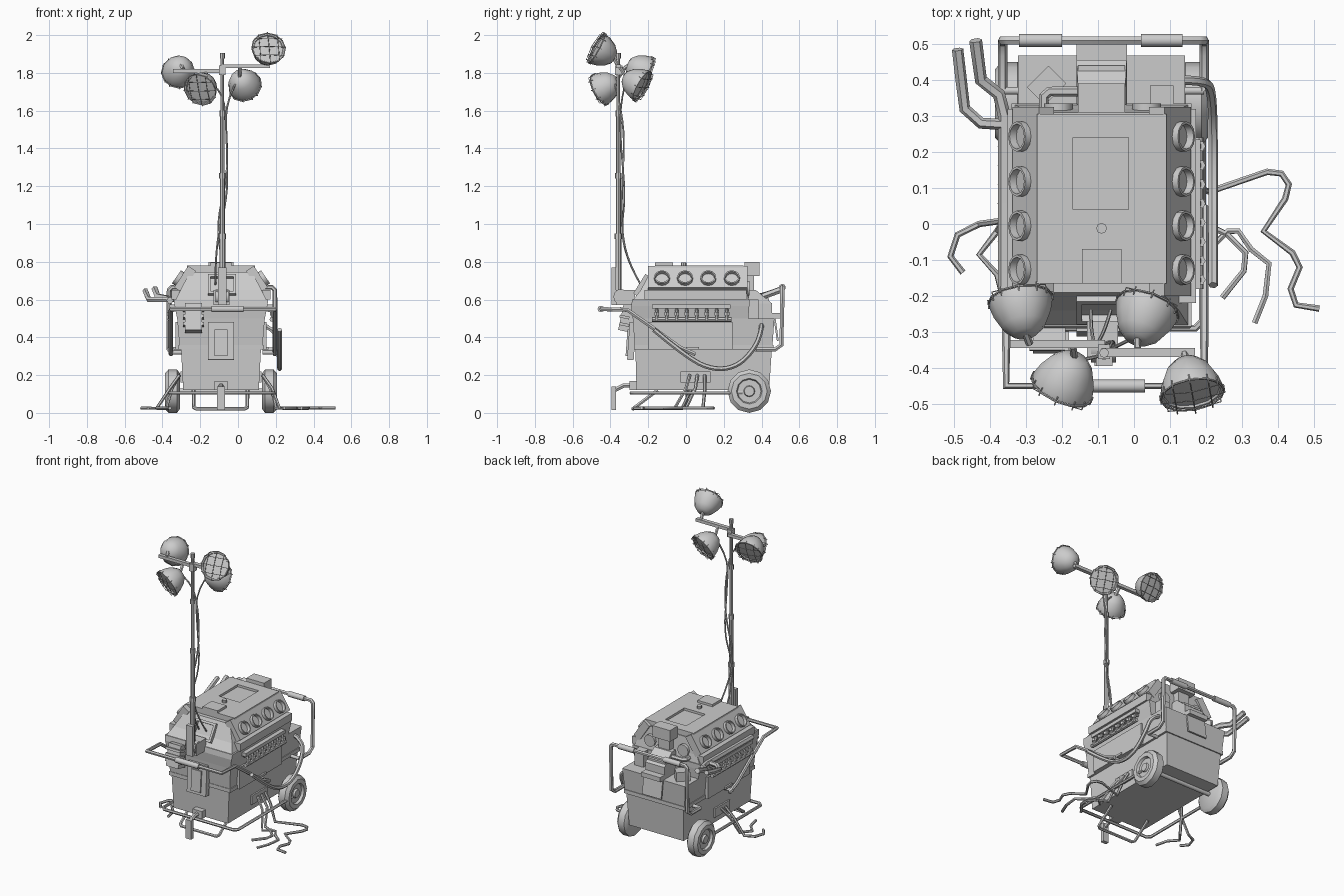
import bpy, bmesh, math
from mathutils import Vector, Matrix

CX = -0.09  # centre line of the body

def finish(name, bm, smooth=False):
    bmesh.ops.recalc_face_normals(bm, faces=bm.faces[:])
    me = bpy.data.meshes.new(name)
    bm.to_mesh(me)
    bm.free()
    ob = bpy.data.objects.new(name, me)
    bpy.context.collection.objects.link(ob)
    if smooth:
        bpy.context.view_layer.objects.active = ob
        ob.select_set(True)
        bpy.ops.object.shade_smooth_by_angle(angle=math.radians(40))
        ob.select_set(False)

def box(name, x, y, z, rot=(0, 0, 0)):
    """Box from x, y, z ranges, turned about its own centre."""
    bm = bmesh.new()
    bmesh.ops.create_cube(bm, size=1)
    r = [Matrix.Rotation(math.radians(a), 4, ax) for a, ax in zip(rot, 'XYZ')]
    mid = Vector([(a[0] + a[1]) / 2 for a in (x, y, z)])
    size = [a[1] - a[0] for a in (x, y, z)]
    bm.transform(Matrix.Translation(mid) @ r[2] @ r[1] @ r[0] @ Matrix.Diagonal((*size, 1)))
    finish(name, bm)

def loft(name, *sections):
    """Stacked rectangles: (z, half width, y front, y back)."""
    bm = bmesh.new()
    rings = [[bm.verts.new((CX + sx * h, y, z)) for sx, y in ((-1, a), (1, a), (1, b), (-1, b))]
             for z, h, a, b in sections]
    for r, s in zip(rings, rings[1:]):
        for i in range(4):
            bm.faces.new((r[i - 1], r[i], s[i], s[i - 1]))
    bm.faces.new(rings[0])
    bm.faces.new(rings[-1])
    finish(name, bm)

def lathe(name, profile, loc, axis, n=12):
    """Spin a (radius, height) profile about an axis."""
    bm = bmesh.new()
    vs = [bm.verts.new((r, 0, h)) for r, h in profile]
    es = [bm.edges.new(p) for p in zip(vs, vs[1:])]
    bmesh.ops.spin(bm, geom=vs + es, cent=(0, 0, 0), axis=(0, 0, 1), angle=math.tau, steps=n)
    bmesh.ops.remove_doubles(bm, verts=bm.verts[:], dist=1e-5)
    bm.transform(Matrix.Translation(loc) @ Vector(axis).to_track_quat('Z', 'Y').to_matrix().to_4x4())
    finish(name, bm, True)

def rod(name, a, b, r, n=10):
    axis = Vector(b) - Vector(a)
    lathe(name, [(0, 0), (r, 0), (r, axis.length), (0, axis.length)], a, axis, n)

def tube(name, pts, r, soft=False, closed=False):
    """Round pipe along a path, converted to mesh."""
    cu = bpy.data.curves.new(name, 'CURVE')
    cu.dimensions = '3D'
    cu.bevel_depth, cu.bevel_resolution, cu.use_fill_caps = r, 1, True
    sp = cu.splines.new('NURBS' if soft else 'POLY')
    sp.points.add(len(pts) - 1)
    for p, co in zip(sp.points, pts):
        p.co = (*co, 1)
    sp.use_cyclic_u = closed
    if soft:
        sp.order_u, sp.use_endpoint_u, sp.resolution_u = 3, True, 4
    tmp = bpy.data.objects.new(name, cu)
    bpy.context.collection.objects.link(tmp)
    bm = bmesh.new()
    bm.from_mesh(bpy.data.meshes.new_from_object(tmp))
    bpy.data.objects.remove(tmp)
    finish(name, bm, True)

# Main housing, rim and hood
loft("lower_tub", (0.12, .200, -.262, .44), (0.345, .212, -.268, .455))
loft("tub_rim", (0.335, .225, -.275, .462), (0.36, .225, -.275, .462))
loft("middle_body", (0.36, .220, -.272, .458), (0.50, .232, -.282, .468))
loft("shoulder", (0.50, .232, -.282, .33), (0.565, .245, -.29, .335), (0.60, .25, -.285, .335))
loft("hood", (0.60, .24, -.28, .33), (0.65, .215, -.24, .32), (0.745, .165, -.19, .31))
# Lid with a sunken window
for x, y in [((-.27, -.17), (-.165, .305)), ((-.015, .09), (-.165, .305)),
             ((-.17, -.015), (-.165, .04)), ((-.17, -.015), (.24, .305))]:
    box("lid_border", x, y, (.74, .78))
box("lid_window", (-.17, -.015), (.04, .24), (.74, .765))
box("lid_pad", (-.145, -.035), (-.165, -.07), (.775, .795))
rod("lid_knob", (CX, -.012, .78), (CX, -.012, .797), .015, 8)
# Both flanks: tilted port panel, manifold, service panel, wheel
for s, side in ((-1, "left"), (1, "right")):
    X = lambda d: CX + s * d
    xr = lambda a, b: tuple(sorted((X(a), X(b))))
    box(f"port_panel_{side}", xr(.165, .215), (-.20, .325), (.64, .775), (0, -s * 33, 0))
    box(f"hood_ledge_{side}", xr(.205, .262), (-.22, .32), (.60, .65))
    for y in (-.127, -.005, .118, .243):
        lathe(f"intake_port_{side}", [(0, .008), (.033, .008), (.035, .036), (.042, .036), (.042, -.02)],
              (X(.206), y, .70), (s * .82, 0, .57))
    box(f"manifold_rail_{side}", xr(.24, .275), (-.18, .235), (.552, .575))
    for y in [-.155 + i * .053 for i in range(8)]:
        tube(f"header_pipe_{side}", [(X(.24), y, .545), (X(.268), y, .54), (X(.275), y, .49)], .010)
        rod(f"header_nut_{side}", (X(.274), y, .515), (X(.274), y, .533), .015, 6)
    rod(f"collector_{side}", (X(.27), -.18, .495), (X(.27), .24, .495), .013, 8)
    box(f"service_panel_{side}", xr(.22, .242), (-.20, .245), (.335, .48))
    box(f"panel_latch_{side}", xr(.24, .252), (0, .07), (.335, .35))
    box(f"cable_socket_{side}", xr(.19, .215), (-.03, .13), (.16, .22))
    lathe(f"wheel_{side}", [(0, 0), (.095, 0), (.115, .015), (.115, .06), (.095, .078), (.068, .078), (.062, .062),
                            (.03, .062), (.026, .074), (0, .074)], (X(.218), .335, .115), (s, 0, 0))
rod("axle", (CX - .23, .335, .115), (CX + .23, .335, .115), .014)
# Push handles, brackets and grips
L, R = -.365, .195
rear = [(.37, .335), (.47, .335), (.505, .36), (.51, .60), (.51, .65)]
tube("rear_handle", [(L, *p) for p in rear] + [(L + .015, .51, .665), (R - .015, .51, .665)]
     + [(R, *p) for p in rear[::-1]], .013)
front = [(-.45, .55), (-.31, .545), (-.21, .475), (-.03, .345), (.05, .31)]
tube("front_handle", [(L + .01, *p) for p in front[::-1]] + [(R, *p) for p in front], .012)
for a, b, y, z in ((-.32, -.20, .51, .665), (.02, .135, .51, .665), (-.14, .03, -.45, .55)):
    rod("handle_grip", (a, y, z), (b, y, z), .018)
for x, s in ((L, 1), (R, -1)):
    for y, z in ((.37, .335), (.03, .32)):
        rod("handle_bracket", (x, y, z), (x + s * .065, y, z), .011)
# Base frame and front stand
tube("base_frame", [(-.36, .30, .105), (-.36, -.27, .105), (-.34, -.29, .105), (.17, -.29, .105), (.19, -.27, .105),
                    (.19, .30, .105)], .010)
tube("foot_bar", [(-.235, -.15, .12), (-.235, -.27, .03), (-.22, -.28, .022), (.035, -.28, .022), (.05, -.27, .03),
                  (.05, -.15, .12)], .010)
box("stand_leg", (-.11, -.07), (-.395, -.37), (.015, .14))
tube("stand_arm", [(CX, -.38, .12), (CX, -.33, .145), (CX, -.25, .145)], .013)
box("stand_mount", (-.125, -.055), (-.30, -.26), (.12, .17))
# Front face fittings
box("front_plate", (-.16, -.02), (-.305, -.27), (.28, .48), (-4, 0, 0))
box("front_plate_window", (-.125, -.055), (-.315, -.29), (.30, .44), (-4, 0, 0))
box("control_box", (-.28, -.19), (-.345, -.27), (.43, .575), (-12, 0, 0))
for z in (.46, .50, .54):
    box("control_fin", (-.29, -.18), (-.352, -.30), (z, z + .015), (-12, 0, 0))
for x, z in [((-.16, -.01), (.625, .64)), ((-.16, -.01), (.715, .73)),
             ((-.16, -.145), (.63, .725)), ((-.025, -.01), (.63, .725))]:
    y = -.285 + (sum(z) / 2 - .60) * .62
    box("vent_frame", x, (y - .012, y + .012), z, (-32, 0, 0))
# Mast, base and joints
box("mast_block", (-.13, -.045), (-.37, -.27), (.57, .65))
rod("mast_clamp", (-.12, -.345, .615), (-.05, -.345, .615), .04)
box("mast_plate", (-.105, -.06), (-.395, -.37), (.57, .77))
for a, b, r in [(.57, .95, .016), (.95, 1.27, .0135), (1.27, 1.60, .0115), (1.60, 1.905, .0095)]:
    rod("mast_section", (-.083, -.358, a), (-.083, -.358, b), r, 8)
    rod("mast_joint", (-.083, -.358, b - .03), (-.083, -.358, b), r + .004, 8)
box("mast_head", (-.10, -.066), (-.375, -.335), (1.79, 1.84))
box("lamp_bar_left", (-.345, -.08), (-.345, -.322), (1.80, 1.82))
box("lamp_bar_right", (-.09, .17), (-.37, -.345), (1.825, 1.845))
# Four caged lamps: centre, facing, bar point
for c, d, p in [((-.31, -.25, 1.82), (-.12, .85, -.42), (-.29, -.333, 1.82)),
                ((-.185, -.42, 1.73), (-.35, -.8, -.42), (-.17, -.34, 1.80)),
                ((.025, -.27, 1.75), (.28, .8, -.45), (.01, -.35, 1.83)),
                ((.155, -.435, 1.91), (.15, -.82, .45), (.14, -.36, 1.84))]:
    c, d = Vector(c), Vector(d).normalized()
    lathe("lamp_shell", [(0, -.066), (.035, -.062), (.062, -.036), (.08, .0), (.088, .03), (.088, .042), (.08, .042),
                         (.078, .036), (0, .04)], c, d, 12)
    rod("lamp_bracket", p, c - d * .055, .010, 6)
    on = lambda x, y, h: c + d.to_track_quat('Z', 'Y') @ Vector((x, y, h))
    ring = [i * math.tau / 12 for i in range(12)]
    tube("lamp_cage_ring", [on(.09 * math.cos(a), .09 * math.sin(a), .045) for a in ring], .003, closed=True)
    for t in (-.05, 0, .05):
        w = math.sqrt(.09 ** 2 - t * t)
        arc = [(-w, .03), (-w, .056), (0, .064), (w, .056), (w, .03)]
        tube("lamp_cage_wire", [on(a, t, h) for a, h in arc], .002)
        tube("lamp_cage_wire", [on(t, a, h) for a, h in arc], .002)
# Wires running up the mast
tube("mast_wire_a", [(-.17, -.38, 1.76), (-.08, -.37, 1.72), (-.06, -.325, 1.5), (-.055, -.335, 1.25), (-.115, -.345, 1),
                     (-.085, -.31, .80), (-.065, -.24, .68)], .005, True)
tube("mast_wire_b", [(.01, -.31, 1.78), (-.07, -.35, 1.66), (-.058, -.345, 1.4), (-.055, -.32, 1.15), (-.105, -.345, .95),
                     (-.12, -.30, .78), (-.12, -.24, .68)], .005, True)
# Exhaust pipes on the left, drooping hose on the right
tube("exhaust_long", [(-.36, -.18, .595), (-.36, .30, .60), (-.375, .36, .605), (-.425, .40, .615), (-.44, .51, .655)], .018)
tube("exhaust_short", [(-.34, .275, .60), (-.425, .28, .60), (-.47, .32, .60), (-.48, .40, .62), (-.49, .485, .645)], .016)
tube("side_hose", [(.12, .40, .47), (.20, .40, .44), (.215, .37, .35), (.22, .28, .25), (.22, .16, .225), (.22, .02, .28),
                   (.22, -.17, .44)], .013, True)
# Engine bay behind the hood
box("rear_top_box", (-.155, -.025), (.31, .39), (.725, .80))
box("rear_top_box_stem", (-.13, -.05), (.30, .36), (.63, .73))
loft("rear_cowl", (.49, .07, .33, .455), (.58, .07, .33, .455), (.65, .065, .33, .37))
box("rear_slot", (-.155, -.025), (.415, .44), (.575, .605))
box("rear_hanger", (-.16, -.02), (.455, .50), (.50, .53))
box("rear_flap", (-.16, -.02), (.472, .482), (.38, .51), (8, 0, 0))
box("battery", (-.285, -.20), (.35, .42), (.49, .56), (0, 0, 45))
box("relay_box", (.045, .11), (.33, .385), (.49, .60))
for x in (-.21, .035):
    rod("rear_cap", (x, .30, .66), (x, .335, .66), .04)
tube("coolant_pipe", [(-.25, .32, .62), (-.25, .355, .62), (-.235, .368, .62), (-.13, .368, .62)], .014)
# Cables dropping from the side sockets and spilling over the floor
for pts in [[(.13, .10), (.17, .10), (.21, .09), (.37, .145), (.41, .14), (.43, .11), (.42, .07), (.36, -.02),
             (.44, -.08), (.46, -.12), (.435, -.18), (.45, -.225), (.515, -.235)],
            [(.13, .06), (.18, .05), (.20, .0), (.26, -.03), (.31, -.08), (.305, -.13), (.245, -.205)],
            [(.13, .02), (.18, .0), (.22, -.06), (.26, -.02), (.29, -.02), (.325, -.07), (.375, -.11), (.365, -.20), (.335, -.275)],
            [(-.31, .03), (-.36, .01), (-.43, .0), (-.49, -.03), (-.51, -.09), (-.475, -.135)],
            [(-.31, .07), (-.35, .03), (-.38, -.02), (-.43, -.085), (-.38, -.14), (-.36, -.22)]]:
    drop = [.20, .13] + [.025] * len(pts)
    tube("floor_cable", [(x, y, z) for (x, y), z in zip(pts, drop)], .009)
